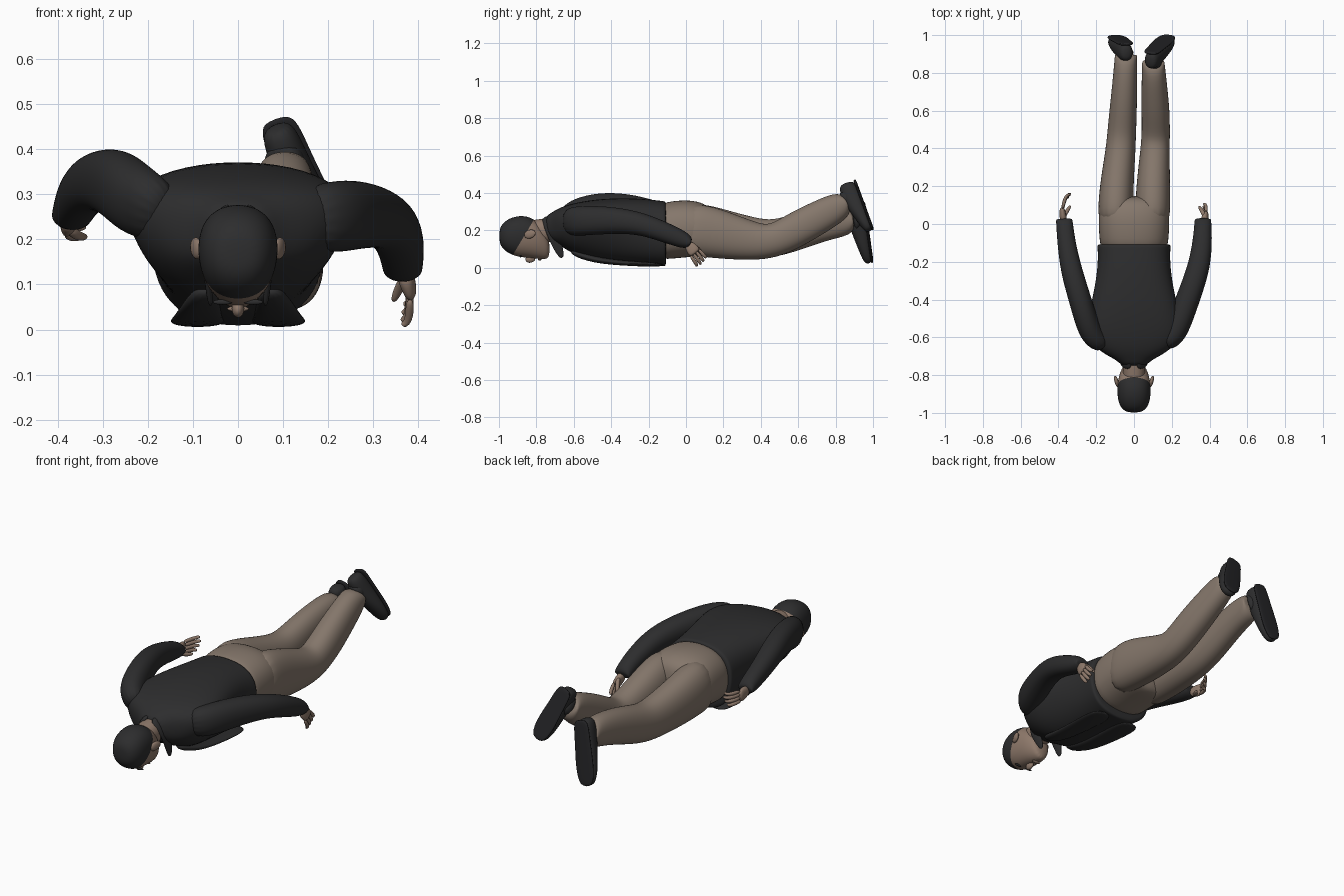
import bpy, bmesh, math
from mathutils import Vector as V

if "Cube" in bpy.data.objects:
    bpy.data.objects.remove(bpy.data.objects["Cube"])


def material(name, c):
    m = bpy.data.materials.new(name)
    m.diffuse_color = (*c, 1)
    m.use_nodes = True
    m.node_tree.nodes["Principled BSDF"].inputs["Base Color"].default_value = m.diffuse_color
    return m


DARK = material("charcoal cloth", (0.026, 0.026, 0.027))
TAN = material("tan trousers", (0.235, 0.185, 0.148))
SKIN = material("skin", (0.27, 0.19, 0.145))
SOLE = material("black sole", (0.017, 0.017, 0.019))


def loft(name, rings, mat, axis=None, across=(1, 0, 0), n=16, power=2.2, level=2, sharp_end=False):
    """Rings: (x, y, z, half width, half height, taper). Skin them and smooth."""
    if sharp_end:
        rings = rings + [rings[-1]]
    pts = [V(r[:3]) for r in rings]
    bm = bmesh.new()
    loops = []
    for i, r in enumerate(rings):
        t = V(axis) if axis else (pts[min(i + 1, len(pts) - 1)] - pts[max(i - 1, 0)])
        t.normalize()
        u = V(across)
        u = (u - t * u.dot(t)).normalized()
        v = u.cross(t)
        tp = r[5] if len(r) > 5 else 0
        last = sharp_end and i == len(rings) - 1
        loop = []
        for k in range(n):
            a = 2 * math.pi * k / n
            c, s = math.cos(a), math.sin(a)
            c = math.copysign(abs(c) ** (2 / power), c)
            s = math.copysign(abs(s) ** (2 / power), s)
            p = pts[i] + u * c * r[3] * (1 + tp * s) + v * s * r[4]
            loop.append(bm.verts.new(p + t * (0.004 if last else 0)))
        loops.append(loop)
    for a, b in zip(loops, loops[1:]):
        for k in range(n):
            bm.faces.new((a[k], a[(k + 1) % n], b[(k + 1) % n], b[k]))
    bm.faces.new(loops[0])
    bm.faces.new(loops[-1])
    bmesh.ops.recalc_face_normals(bm, faces=bm.faces)
    me = bpy.data.meshes.new(name)
    bm.to_mesh(me)
    bm.free()
    me.materials.append(mat)
    for f in me.polygons:
        f.use_smooth = True
    o = bpy.data.objects.new(name, me)
    bpy.context.collection.objects.link(o)
    m = o.modifiers.new("smooth", "SUBSURF")
    m.levels = m.render_levels = level
    return o


def slices(rows):
    """Rows (y, bottom, top, half width, taper) to rings facing along y."""
    return [(0, y, (b + t) / 2, w, (t - b) / 2, tp) for y, b, t, w, tp in rows]


def blob(name, loc, size, mat, rot=(0, 0, 0)):
    bpy.ops.mesh.primitive_uv_sphere_add(segments=16, ring_count=10, radius=1, location=loc, rotation=rot)
    o = bpy.context.object
    o.name, o.scale = name, size
    o.data.materials.append(mat)
    bpy.ops.object.shade_smooth()
    return o


# Jacket body and trouser seat
loft("jacket", slices([
    (-.755, .17, .275, .065, 0), (-.72, .14, .295, .09, 0), (-.675, .12, .325, .19, .1),
    (-.59, .06, .352, .245, .3), (-.46, .028, .372, .225, .32), (-.32, .018, .376, .203, .2),
    (-.2, .01, .37, .192, .1), (-.11, .005, .358, .197, .05)]),
    DARK, axis=(0, 1, 0), power=2.5, sharp_end=True)
loft("trouser_seat", slices([
    (-.16, .04, .34, .175, 0), (-.08, .045, .36, .187, 0), (.02, .055, .366, .192, 0),
    (.1, .06, .348, .188, 0), (.15, .08, .30, .15, 0)]), TAN, axis=(0, 1, 0), power=2.4)

# Legs, the right one raised higher
loft("right_leg", [
    (.098, -.02, .21, .09, .14), (.1, .1, .197, .095, .142), (.102, .22, .17, .09, .128),
    (.112, .4, .134, .078, .098), (.116, .49, .15, .076, .092), (.114, .6, .21, .076, .096),
    (.108, .72, .275, .07, .09), (.102, .86, .35, .06, .076)], TAN, sharp_end=True)
loft("left_leg", [
    (-.1, -.02, .21, .09, .14), (-.097, .1, .2, .095, .142), (-.09, .22, .178, .09, .128),
    (-.07, .4, .152, .08, .108), (-.064, .5, .162, .077, .1), (-.056, .62, .2, .073, .098),
    (-.048, .76, .238, .066, .088), (-.042, .895, .255, .06, .078)], TAN, sharp_end=True)


def shoe(side, heel, toe, ankle):
    """Upper from heel to toe, a thin sole behind it, and an ankle sock."""
    h, t = V(heel), V(toe)
    d = (t - h).normalized()
    u = (V((1, 0, 0)) - d * d.x).normalized()
    back = u.cross(d)
    shape = [(0, .026, .035, -.01), (.09, .042, .05, -.012), (.35, .043, .052, -.008),
             (.62, .05, .04, .002), (.86, .047, .03, .012), (1, .026, .02, .018)]
    loft(side + "_shoe", [(*(h.lerp(t, f) + back * o), w, b) for f, w, b, o in shape], DARK)
    loft(side + "_sole", [(*(h.lerp(t, f) + back * .036), w + .003, .008) for f, w, b, o in shape],
         SOLE, power=3)
    a, m = V(ankle), h.lerp(t, .25)
    loft(side + "_shoe_collar", [(*a, .05, .062), (*a.lerp(m, .5), .046, .058), (*m, .04, .05)], DARK)


shoe("right", (.083, .868, .455), (.19, .965, .19), (.1, .855, .35))
shoe("left", (-.038, .915, .345), (-.105, .96, .02), (-.043, .885, .255))

# Sleeves
loft("right_sleeve", [
    (.15, -.64, .245, .05, .07), (.215, -.59, .25, .066, .082), (.262, -.46, .255, .066, .078),
    (.31, -.33, .25, .063, .068), (.345, -.22, .23, .06, .06), (.363, -.1, .185, .053, .054),
    (.365, .025, .132, .044, .044)], DARK, sharp_end=True)
loft("left_sleeve", [
    (-.15, -.64, .25, .05, .07), (-.225, -.59, .285, .066, .085), (-.262, -.48, .32, .062, .082),
    (-.298, -.36, .333, .06, .07), (-.33, -.25, .322, .058, .062), (-.356, -.12, .29, .05, .055),
    (-.37, .025, .25, .044, .043)], DARK, sharp_end=True)


def hand(side, wrist, knuckle, tip, spread, thumb):
    """Palm with four curled fingers fanned along the spread direction, plus a thumb."""
    w, k, t, s = V(wrist), V(knuckle), V(tip), V(spread).normalized()
    loft(side + "_palm", [(*w, .026, .022), (*w.lerp(k, .5), .035, .018), (*k, .036, .014)],
         SKIN, across=s, n=10)
    for i in range(4):
        off = s * (i - 1.5) * .018
        reach = (1, 1.08, 1, .85)[i]
        end = k + (t - k) * reach + off * 1.25
        bend = (k + off).lerp(end, .5) + (k - w) * .35
        loft(f"{side}_finger_{i + 1}", [(*(k + off - (k - w) * .2), .011, .011), (*bend, .010, .010),
             (*end, .008, .008)], SKIN, n=8, across=s)
    b = w.lerp(k, .35) + s * .018
    e = V(thumb)
    loft(side + "_thumb", [(*b, .013, .013), (*(b.lerp(e, .5) + s * .008), .012, .012), (*e, .008, .008)],
         SKIN, n=8, across=s)


hand("right", (.368, .01, .13), (.385, .052, .075), (.362, .085, .03), (0, .8, .6), (.343, .095, .06))
hand("left", (-.372, .01, .245), (-.382, .09, .235), (-.335, .155, .24), (0, -.1, -1), (-.335, .1, .205))

# Head: lofted crown to chin, then cut along the hairline
head = loft("head", slices([
    (-.998, .14, .20, .03, 0), (-.985, .105, .235, .06, 0), (-.95, .075, .264, .083, .05),
    (-.90, .056, .28, .09, .08), (-.85, .052, .279, .089, .1), (-.80, .046, .255, .08, .15),
    (-.76, .044, .205, .062, .2), (-.728, .05, .15, .04, .15)]), SKIN, axis=(0, 1, 0))
bpy.context.view_layer.objects.active = head
bpy.ops.object.modifier_apply(modifier="smooth")
head.data.materials.append(DARK)
bm = bmesh.new()
bm.from_mesh(head.data)
point, normal = V((0, -.925, .07)), V((0, 1, -.6)).normalized()
bmesh.ops.bisect_plane(bm, geom=bm.verts[:] + bm.edges[:] + bm.faces[:], plane_co=point, plane_no=normal)
for f in bm.faces:
    f.material_index = int((f.calc_center_median() - point).dot(normal) < 0)
bm.to_mesh(head.data)
bm.free()

# Neck and face details
loft("neck", [(0, -.86, .19, .06, .065), (0, -.77, .195, .06, .065), (0, -.68, .21, .065, .07)], SKIN)
blob("nose", (0, -.832, .047), (.014, .027, .02), SKIN, (.25, 0, 0))
blob("mouth", (0, -.782, .046), (.024, .010, .007), SKIN)
for s in (-1, 1):
    blob("ear", (s * .092, -.835, .18), (.011, .033, .023), SKIN, (.3, 0, s * -.3))
    blob("brow", (s * .034, -.885, .061), (.022, .005, .006), DARK)
    # Collar band and hanging collar tip
    loft("collar_side", [(s * .015, -.745, .275, .012, .03), (s * .058, -.735, .24, .012, .032),
         (s * .072, -.71, .17, .01, .032), (s * .066, -.68, .1, .008, .026),
         (s * .06, -.662, .05, .006, .012)], DARK, n=10)
    # Loose jacket front edge
    loft("jacket_front_edge", [(s * .07, -.62, .09, .03, .02), (s * .085, -.5, .04, .05, .018),
         (s * .09, -.3, .022, .06, .014), (s * .09, -.112, .014, .07, .012)], DARK, n=10)
